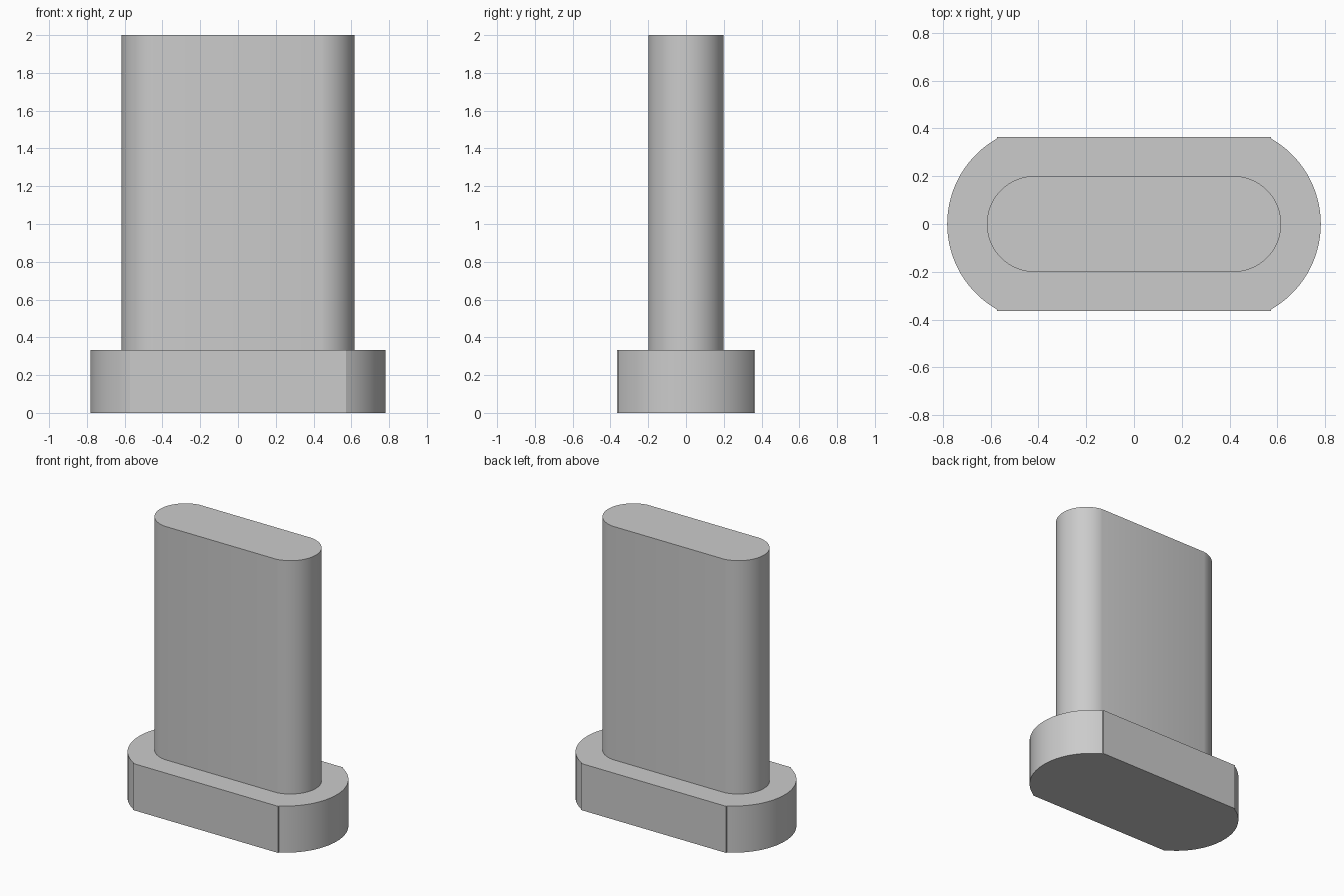
import bpy
import bmesh
import math

cube = bpy.data.objects.get("Cube")
if cube:
    bpy.data.objects.remove(cube, do_unlink=True)

grey = bpy.data.materials.new("light grey")
grey.use_nodes = True
colour = (0.6, 0.6, 0.6, 1)
grey.diffuse_color = colour
grey.node_tree.nodes["Principled BSDF"].inputs["Base Color"].default_value = colour


def rounded_slab(name, tip, flat, arc_y, half_width, z0, z1, steps=32):
    """Extrude a bar outline with straight sides and circular-arc ends."""
    sagitta = tip - flat
    radius = (sagitta ** 2 + arc_y ** 2) / (2 * sagitta)
    centre = tip - radius
    span = math.atan2(arc_y, flat - centre)
    end = [(flat, -half_width)] if half_width > arc_y else []
    for i in range(steps + 1):
        a = span * (2 * i / steps - 1)
        end.append((centre + radius * math.cos(a), radius * math.sin(a)))
    if half_width > arc_y:
        end.append((flat, half_width))
    outline = end + [(-x, -y) for x, y in end]

    bm = bmesh.new()
    face = bm.faces.new([bm.verts.new((x, y, z0)) for x, y in outline])
    top = bmesh.ops.extrude_face_region(bm, geom=[face])["geom"]
    moved = [v for v in top if isinstance(v, bmesh.types.BMVert)]
    bmesh.ops.translate(bm, verts=moved, vec=(0, 0, z1 - z0))
    bmesh.ops.recalc_face_normals(bm, faces=bm.faces)
    mesh = bpy.data.meshes.new(name)
    bm.to_mesh(mesh)
    bm.free()
    mesh.materials.append(grey)

    obj = bpy.data.objects.new(name, mesh)
    bpy.context.collection.objects.link(obj)
    bpy.ops.object.select_all(action="DESELECT")
    obj.select_set(True)
    bpy.context.view_layer.objects.active = obj
    bpy.ops.object.shade_smooth_by_angle(angle=math.radians(14))
    return obj


# Wide foot, with a small lip where the straight sides meet the ends
rounded_slab("base", 0.782, 0.573, 0.358, 0.365, 0, 0.333)
# Tall upright blade standing on the foot
rounded_slab("upright", 0.616, 0.443, 0.199, 0.199, 0.333, 2)
